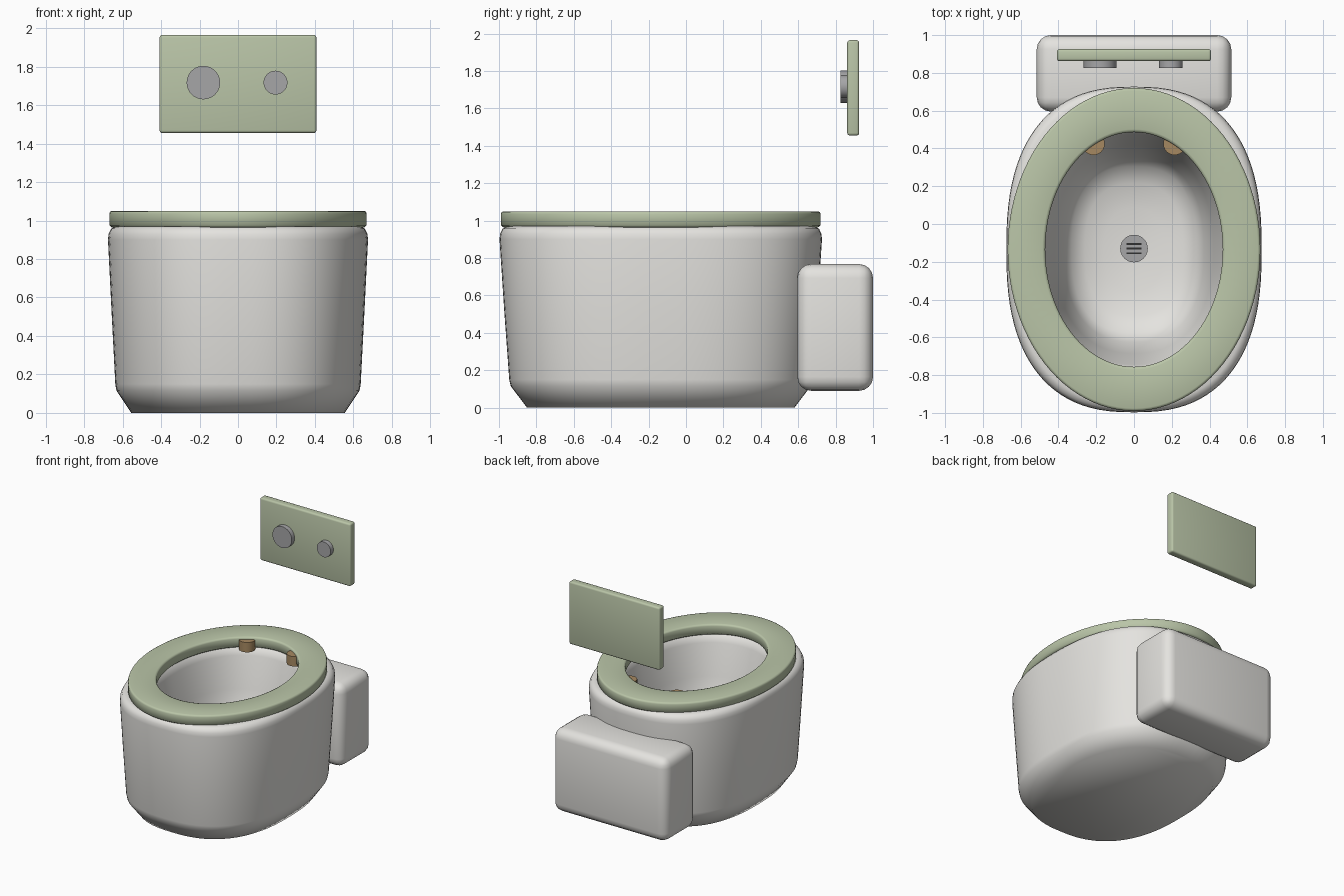
import bpy, bmesh, math
from mathutils import Matrix

if "Cube" in bpy.data.objects:
    bpy.data.objects.remove(bpy.data.objects["Cube"])

CY = -0.135  # centre of bowl and seat in y


def material(name, rgb):
    m = bpy.data.materials.new(name)
    m.diffuse_color = (*rgb, 1)
    m.use_nodes = True
    m.node_tree.nodes["Principled BSDF"].inputs["Base Color"].default_value = m.diffuse_color
    return m


CERAMIC = material("ceramic", (0.78, 0.77, 0.74))
GREEN = material("sage", (0.49, 0.56, 0.39))
METAL = material("metal", (0.38, 0.38, 0.39))
BRONZE = material("bronze", (0.38, 0.25, 0.12))
DARK = material("dark", (0.03, 0.03, 0.03))


def finish(bm, name, mat, angle=40):
    bmesh.ops.recalc_face_normals(bm, faces=bm.faces)
    me = bpy.data.meshes.new(name)
    bm.to_mesh(me)
    bm.free()
    ob = bpy.data.objects.new(name, me)
    bpy.context.collection.objects.link(ob)
    me.materials.append(mat)
    bpy.ops.object.select_all(action='DESELECT')
    bpy.context.view_layer.objects.active = ob
    ob.select_set(True)
    bpy.ops.object.shade_smooth_by_angle(angle=math.radians(angle))
    return ob


def loft(name, rings, mat, closed=False, seg=96, angle=40):
    """Skin superellipse rings given as (rx, ry, z, exponent)."""
    bm = bmesh.new()
    loops = []
    for rx, ry, z, n in rings:
        loop = []
        for i in range(seg):
            a = 2 * math.pi * i / seg
            c, s = math.cos(a), math.sin(a)
            loop.append(bm.verts.new((rx * math.copysign(abs(c) ** (2 / n), c),
                                      CY + ry * math.copysign(abs(s) ** (2 / n), s), z)))
        loops.append(loop)
    pairs = list(zip(loops, loops[1:])) + ([(loops[-1], loops[0])] if closed else [])
    for a, b in pairs:
        for i in range(seg):
            j = (i + 1) % seg
            bm.faces.new((a[i], a[j], b[j], b[i]))
    if not closed:
        bm.faces.new(loops[0])
        bm.faces.new(loops[-1])
    return finish(bm, name, mat, angle)


def box(name, lo, hi, mat, bevel=0, segs=3):
    bm = bmesh.new()
    size = [h - l for l, h in zip(lo, hi)]
    mid = [(h + l) / 2 for l, h in zip(lo, hi)]
    bmesh.ops.create_cube(bm, size=1, matrix=Matrix.Translation(mid) @ Matrix.Diagonal((*size, 1)))
    if bevel:
        bmesh.ops.bevel(bm, geom=bm.edges[:], offset=bevel, segments=segs, profile=0.5, affect='EDGES')
    return finish(bm, name, mat)


def disc(name, centre, r, depth, mat, rot=Matrix()):
    bm = bmesh.new()
    bmesh.ops.create_cone(bm, cap_ends=True, segments=40, radius1=r, radius2=r, depth=depth,
                          matrix=Matrix.Translation(centre) @ rot)
    return finish(bm, name, mat)


# bowl: outer wall up, over the rim, then down the inside to the floor
loft("bowl", [
    (0.555, 0.715, 0.0, 2.5), (0.632, 0.802, 0.115, 2.5), (0.638, 0.81, 0.15, 2.5),
    (0.657, 0.837, 0.52, 2.5), (0.676, 0.862, 0.90, 2.5), (0.673, 0.859, 0.93, 2.5),
    (0.660, 0.846, 0.957, 2.5), (0.635, 0.82, 0.97, 2.5),
    (0.51, 0.66, 0.97, 2.2), (0.485, 0.63, 0.95, 2.2), (0.47, 0.61, 0.90, 2.2),
    (0.42, 0.55, 0.65, 2.3), (0.37, 0.49, 0.45, 2.4), (0.33, 0.44, 0.38, 2.5),
    (0.26, 0.35, 0.34, 2.5), (0.16, 0.22, 0.32, 2.3), (0.05, 0.07, 0.31, 2.0),
], CERAMIC, angle=60)

# seat ring with softened edges
loft("seat", [
    (0.655, 0.84, 0.963, 2), (0.669, 0.855, 0.975, 2), (0.669, 0.855, 1.036, 2),
    (0.665, 0.851, 1.046, 2), (0.655, 0.841, 1.05, 2),
    (0.485, 0.637, 1.05, 2), (0.474, 0.625, 1.046, 2), (0.47, 0.621, 1.036, 2),
    (0.47, 0.621, 0.975, 2), (0.484, 0.635, 0.963, 2),
], GREEN, closed=True, angle=60)

# hinge barrels tucked into the back of the seat
for side, x in (("left", -0.215), ("right", 0.215)):
    disc(f"hinge_{side}", (x, 0.425, 0.99), 0.06, 0.08, BRONZE)

# tank behind the bowl
box("tank", (-0.515, 0.595, 0.09), (0.515, 1.0, 0.768), CERAMIC, 0.075, 4)

# flush plate with two buttons
box("flush_plate", (-0.408, 0.862, 1.455), (0.408, 0.926, 1.965), GREEN, 0.014, 3)
UPRIGHT = Matrix.Rotation(math.pi / 2, 4, 'X')
disc("large_button", (-0.18, 0.845, 1.717), 0.087, 0.04, METAL, UPRIGHT)
disc("small_button", (0.195, 0.845, 1.717), 0.062, 0.04, METAL, UPRIGHT)

# drain cover with three slots
disc("drain", (0, -0.13, 0.315), 0.073, 0.03, METAL)
for i in (-1, 0, 1):
    y = -0.13 + i * 0.025
    box(f"drain_slot_{i + 2}", (-0.04, y - 0.005, 0.32), (0.04, y + 0.005, 0.333), DARK)
